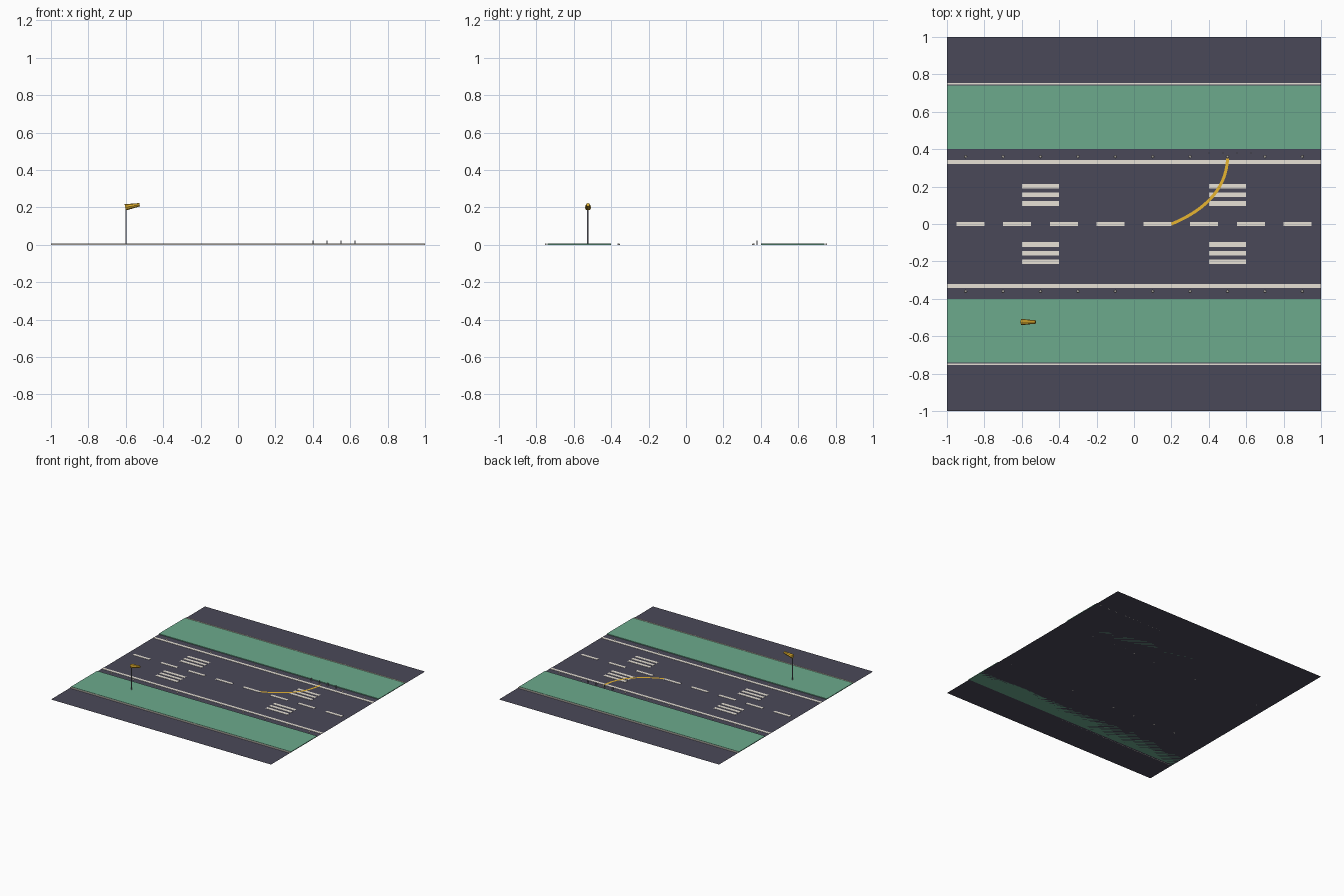
import bpy, math
from mathutils import Vector

if "Cube" in bpy.data.objects:
    bpy.data.objects.remove(bpy.data.objects["Cube"])


def mat(name, rgb):
    m = bpy.data.materials.new(name)
    m.diffuse_color = (*rgb, 1)
    m.use_nodes = True
    m.node_tree.nodes["Principled BSDF"].inputs["Base Color"].default_value = m.diffuse_color
    return m


ASPHALT = mat("asphalt", (0.068, 0.066, 0.098))
GRASS = mat("grass_green", (0.15, 0.40, 0.265))
PAINT = mat("cream_paint", (0.80, 0.75, 0.67))
YELLOW = mat("amber", (0.80, 0.46, 0.03))
METAL = mat("grey_metal", (0.30, 0.30, 0.36))


def mesh_obj(name, verts, faces, material):
    me = bpy.data.meshes.new(name)
    me.from_pydata(verts, [], faces)
    me.materials.append(material)
    ob = bpy.data.objects.new(name, me)
    bpy.context.collection.objects.link(ob)
    return ob


def box(name, cx, cy, sx, sy, z0, z1, material):
    v = [(cx + i * sx / 2, cy + j * sy / 2, z) for z in (z0, z1)
         for i, j in ((-1, -1), (1, -1), (1, 1), (-1, 1))]
    f = [(3, 2, 1, 0), (4, 5, 6, 7)] + [(k, (k + 1) % 4, (k + 1) % 4 + 4, k + 4) for k in range(4)]
    return mesh_obj(name, v, f, material)


def cone(name, a, b, r1, r2, sides, material):
    a, b = Vector(a), Vector(b)
    bpy.ops.mesh.primitive_cone_add(vertices=sides, radius1=r1, radius2=r2,
                                    depth=(b - a).length, location=(a + b) / 2)
    ob = bpy.context.object
    ob.name = name
    ob.rotation_euler = (b - a).to_track_quat('Z', 'Y').to_euler()
    ob.data.materials.append(material)
    return ob


# Tarmac sheet
mesh_obj("tarmac", [(-1, -1, 0), (1, -1, 0), (1, 1, 0), (-1, 1, 0)], [(0, 1, 2, 3)], ASPHALT)

for s in (-1, 1):
    # Grass verges, outer boundary lines and runway edge lines
    box("grass_verge", 0, s * 0.57, 2, 0.34, 0, 0.006, GRASS)
    box("outer_line", 0, s * 0.75, 2, 0.01, 0, 0.006, PAINT)
    box("edge_line", 0, s * 0.332, 2, 0.022, 0.0003, 0.002, PAINT)
    # Threshold bars
    for x in (-0.5, 0.5):
        for y in (0.11, 0.156, 0.202):
            box("threshold_bar", x, s * y, 0.2, 0.025, 0.0003, 0.002, PAINT)
    # Edge lights
    for i in range(10):
        x = -0.9 + 0.2 * i
        cone("edge_light", (x, s * 0.36, 0), (x, s * 0.36, 0.006), 0.007, 0.005, 8, PAINT)

# Centre line dashes
for i in range(8):
    box("centre_dash", -0.875 + 0.25 * i, 0, 0.15, 0.022, 0.0003, 0.002, PAINT)

# Approach indicator boxes
for i in range(4):
    box("approach_indicator", 0.4 + 0.075 * i, 0.38, 0.006, 0.006, 0, 0.024, METAL)

# Curved taxi line: flat ribbon swept along a quadratic curve
p0, p1, p2 = Vector((0.2, 0)), Vector((0.49, 0.12)), Vector((0.5, 0.35))
n, verts = 24, []
for i in range(n + 1):
    t = i / n
    p = p0 * (1 - t) ** 2 + p1 * 2 * t * (1 - t) + p2 * t * t
    d = ((p1 - p0) * (1 - t) + (p2 - p1) * t).normalized()
    side = Vector((-d.y, d.x)) * 0.008
    verts += [(*(p + side), 0.003), (*(p - side), 0.003)]
mesh_obj("taxi_line", verts, [(2 * i, 2 * i + 1, 2 * i + 3, 2 * i + 2) for i in range(n)], YELLOW)

# Windsock on its mast
cone("windsock_mast", (-0.6, -0.525, 0), (-0.6, -0.525, 0.2), 0.003, 0.003, 6, METAL)
cone("windsock", (-0.603, -0.524, 0.2), (-0.526, -0.524, 0.214), 0.017, 0.009, 8, YELLOW)
